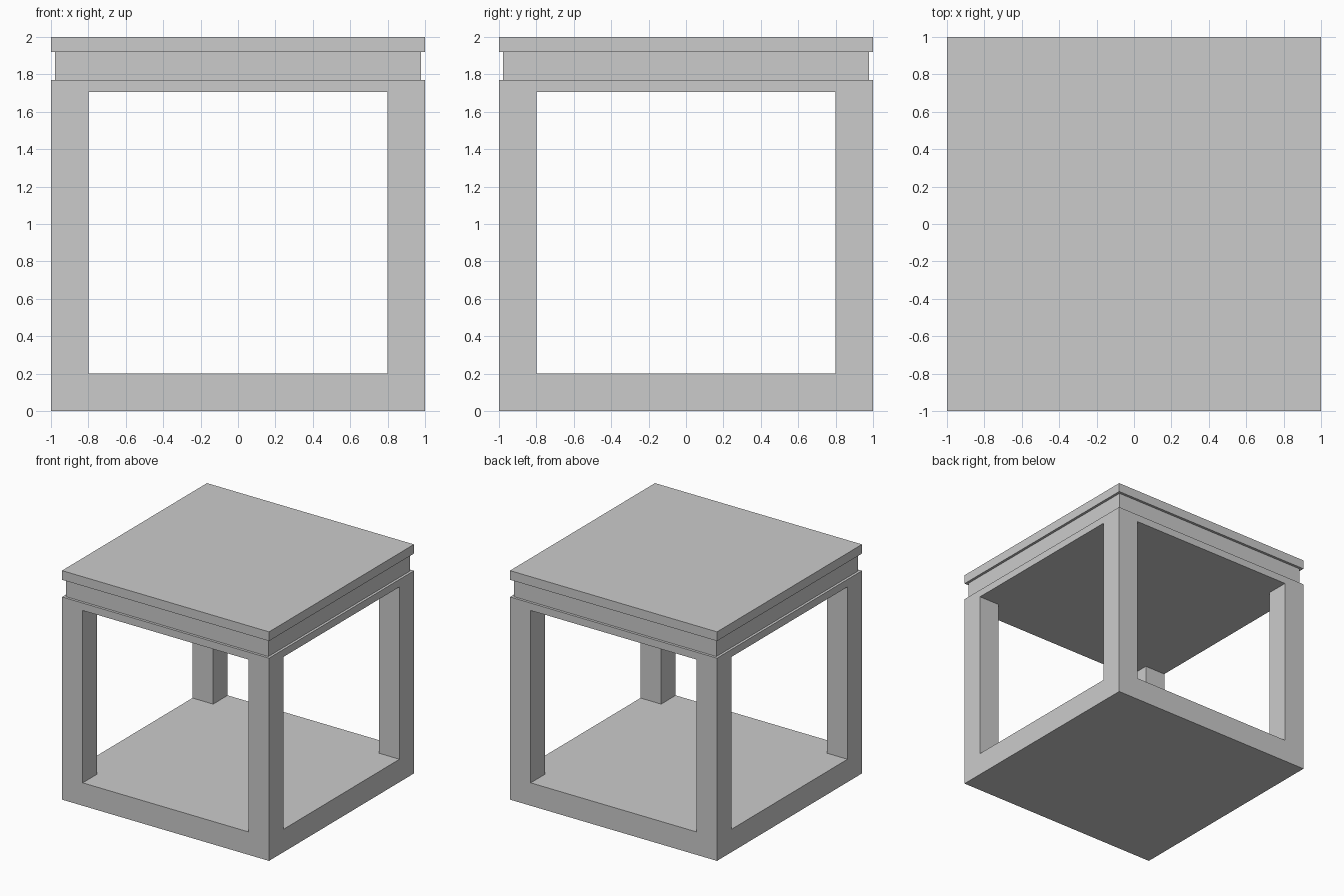
import bpy

if "Cube" in bpy.data.objects:
    bpy.data.objects.remove(bpy.data.objects["Cube"])


def box(name, sx, sy, z0, z1):
    """Axis-aligned box centred on x and y, spanning z0 to z1."""
    bpy.ops.mesh.primitive_cube_add(size=1, location=(0, 0, (z0 + z1) / 2))
    ob = bpy.context.object
    ob.name = name
    ob.scale = (sx, sy, z1 - z0)
    bpy.ops.object.transform_apply(location=True, rotation=False, scale=True)
    return ob


# Open frame: base slab, four corner legs and upper rail in one solid
frame = box("open_frame", 2, 2, 0, 1.77)

# Openings cut straight through, front to back and side to side
for name, sx, sy in (("front_opening", 1.6, 3), ("side_opening", 3, 1.6)):
    cutter = box(name, sx, sy, 0.2, 1.705)
    cutter.hide_render = True
    mod = frame.modifiers.new(name, 'BOOLEAN')
    mod.operation = 'DIFFERENCE'
    mod.solver = 'EXACT'
    mod.object = cutter
    bpy.context.view_layer.objects.active = frame
    bpy.ops.object.modifier_apply(modifier=mod.name)
    bpy.data.objects.remove(cutter)

# Slightly inset neck carrying the table top
box("inset_neck", 1.955, 1.955, 1.77, 1.92)
box("table_top", 2, 2, 1.92, 2)
